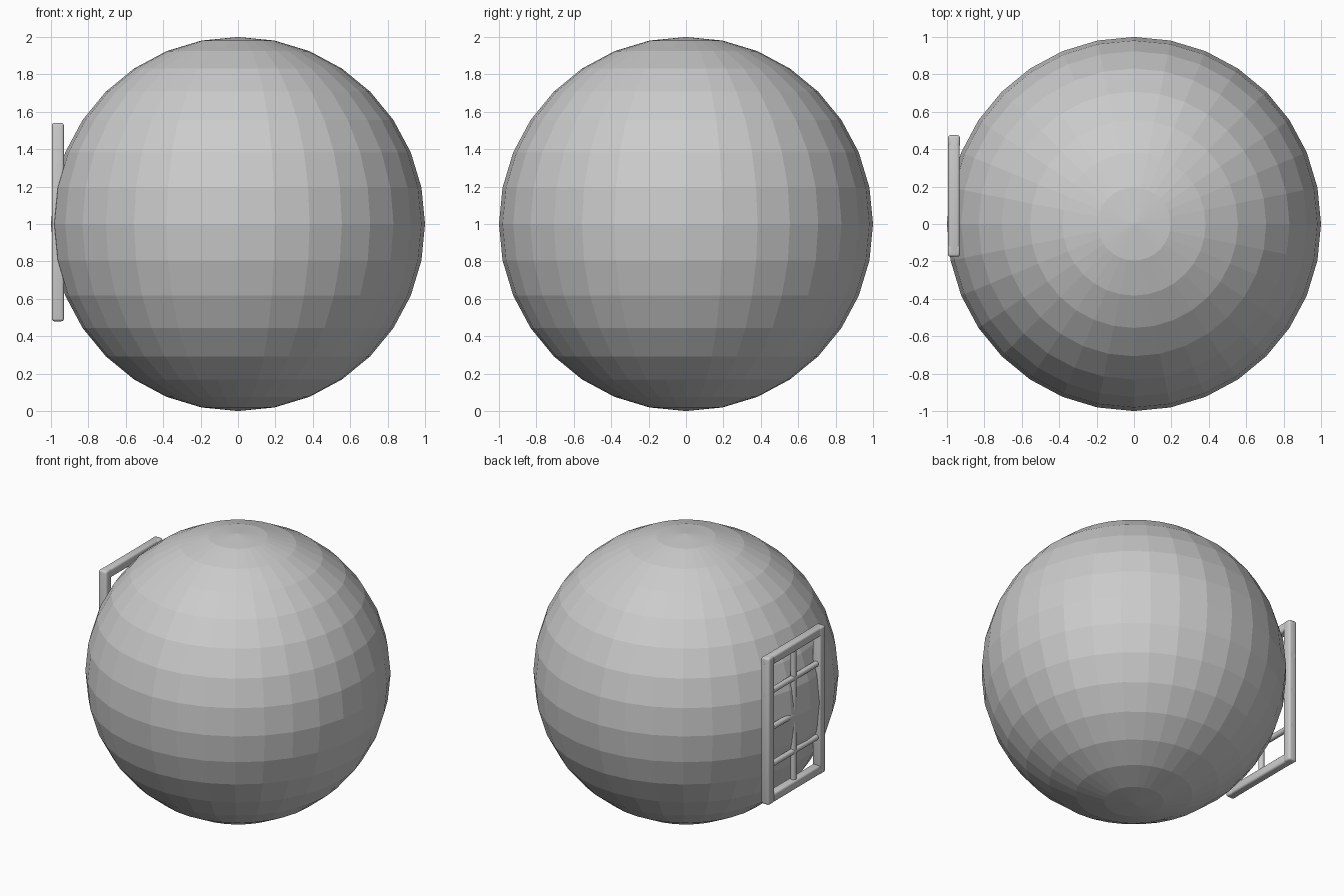
import bpy, math

if "Cube" in bpy.data.objects:
    bpy.data.objects.remove(bpy.data.objects["Cube"])

X = -0.963                 # plane of the window frame
Y0, Y1 = -0.175, 0.475     # frame outer width
Z0, Z1 = 0.48, 1.54        # frame outer height
W = 0.065                  # frame bar thickness


def finish(ob, name):
    ob.name = name
    bpy.ops.object.shade_smooth_by_angle(angle=math.radians(50))


def bar(name, y0, y1, z0, z1, depth):
    """Rounded square bar of the outer frame."""
    bpy.ops.mesh.primitive_cube_add(size=1, location=(X, (y0 + y1) / 2, (z0 + z1) / 2))
    ob = bpy.context.object
    ob.scale = (depth, y1 - y0, z1 - z0)
    bpy.ops.object.transform_apply(location=False, rotation=False, scale=True)
    mod = ob.modifiers.new("round", 'BEVEL')
    mod.width, mod.segments = 0.014, 3
    bpy.ops.object.modifier_apply(modifier=mod.name)
    finish(ob, name)


def rod(name, y, z, length, along_y):
    """Thin round glazing bar."""
    bpy.ops.mesh.primitive_cylinder_add(
        vertices=16, radius=0.02, depth=length, location=(X, y, z),
        rotation=(math.pi / 2 if along_y else 0, 0, 0))
    finish(bpy.context.object, name)


# Flat-faced sphere body
bpy.ops.mesh.primitive_uv_sphere_add(segments=32, ring_count=16, radius=1, location=(0, 0, 1))
bpy.context.object.name = "sphere_body"

# Outer frame
bar("frame_post_right", Y0, Y0 + W, Z0, Z1, W)
bar("frame_post_left", Y1 - W, Y1, Z0, Z1, W)
bar("frame_rail_bottom", Y0, Y1, Z0, Z0 + W, W - 0.004)
bar("frame_rail_top", Y0, Y1, Z1 - W, Z1, W - 0.004)

# Glazing bars: one upright, three cross bars
yc, zc = (Y0 + Y1) / 2, (Z0 + Z1) / 2
rod("upright_glazing_bar", yc, zc, Z1 - Z0, False)
for i in (-1, 0, 1):
    rod(f"cross_glazing_bar_{i + 2}", yc, zc + i * (Z1 - Z0) / 4, Y1 - Y0, True)
